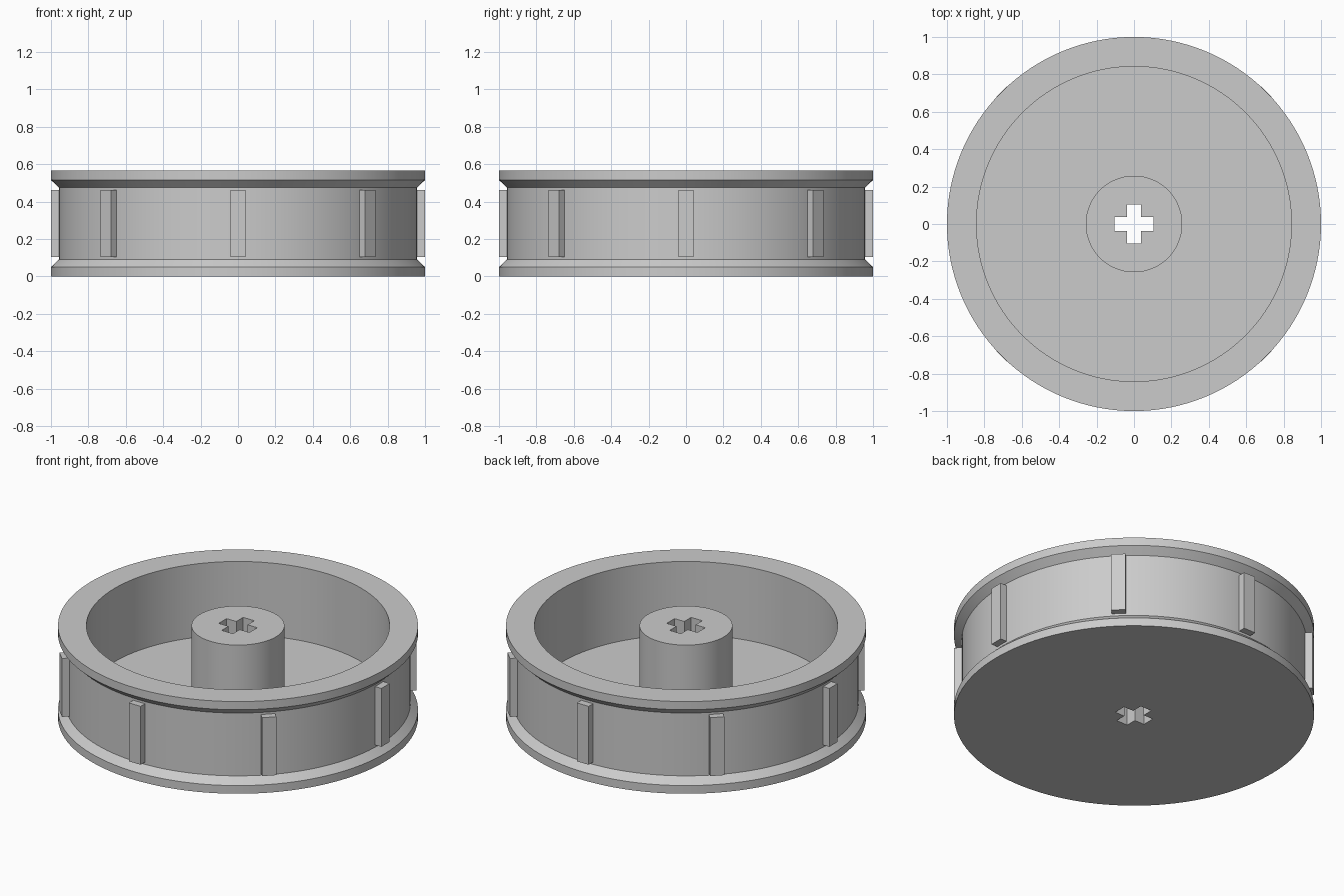
import bpy, bmesh, math
from mathutils import Matrix, Vector

old = bpy.data.objects.get("Cube")
if old:
    bpy.data.objects.remove(old, do_unlink=True)

HEIGHT = 0.565
SEGMENTS = 128
LUGS = 8

grey = bpy.data.materials.new("plain grey")
grey.use_nodes = True
grey.diffuse_color = (0.6, 0.6, 0.6, 1)
grey.node_tree.nodes["Principled BSDF"].inputs["Base Color"].default_value = (0.6, 0.6, 0.6, 1)


def make_object(name, bm):
    bmesh.ops.recalc_face_normals(bm, faces=bm.faces)
    mesh = bpy.data.meshes.new(name)
    bm.to_mesh(mesh)
    bm.free()
    mesh.materials.append(grey)
    obj = bpy.data.objects.new(name, mesh)
    bpy.context.collection.objects.link(obj)
    return obj


def activate(obj):
    bpy.ops.object.select_all(action="DESELECT")
    obj.select_set(True)
    bpy.context.view_layer.objects.active = obj


# Wheel body: flanged rim, closed floor and central hub, as (radius, height)
profile = [(0, 0), (1, 0), (1, 0.05), (0.958, 0.09), (0.958, 0.475),
           (1, 0.515), (1, HEIGHT), (0.842, HEIGHT), (0.842, 0.115),
           (0.258, 0.115), (0.258, HEIGHT), (0, HEIGHT)]
bm = bmesh.new()
verts = [bm.verts.new((r, 0, z)) for r, z in profile]
edges = [bm.edges.new(pair) for pair in zip(verts, verts[1:])]
bmesh.ops.spin(bm, geom=verts + edges, cent=(0, 0, 0), axis=(0, 0, 1),
               angle=math.tau, steps=SEGMENTS)
bmesh.ops.remove_doubles(bm, verts=bm.verts, dist=1e-4)
poles = [v for v in bm.verts if v.co.xy.length < 1e-3]
bmesh.ops.dissolve_verts(bm, verts=poles)
wheel = make_object("wheel_body", bm)

# Cross-shaped axle hole through the hub
arm, half = 0.104, 0.038
quarter = [(arm, -half), (arm, half), (half, half)]
bm = bmesh.new()
outline = [bm.verts.new(Matrix.Rotation(k * math.pi / 2, 3, "Z") @ Vector((x, y, -0.1)))
           for k in range(4) for x, y in quarter]
base = bm.faces.new(outline)
raised = bmesh.ops.extrude_face_region(bm, geom=[base])["geom"]
bmesh.ops.translate(bm, vec=(0, 0, HEIGHT + 0.2),
                    verts=[g for g in raised if isinstance(g, bmesh.types.BMVert)])
cutter = make_object("axle_hole_cutter", bm)
cutter.hide_render = True

hole = wheel.modifiers.new("axle_hole", "BOOLEAN")
hole.operation = "DIFFERENCE"
hole.solver = "EXACT"
hole.object = cutter
activate(wheel)
bpy.ops.object.modifier_apply(modifier=hole.name)
bpy.data.objects.remove(cutter, do_unlink=True)
activate(wheel)
bpy.ops.object.shade_smooth_by_angle(angle=math.radians(30))

# Upright lugs spaced evenly around the rim
for i in range(LUGS):
    bm = bmesh.new()
    bmesh.ops.create_cube(bm, size=1)
    bmesh.ops.scale(bm, vec=(0.07, 0.08, 0.358), verts=bm.verts)
    bmesh.ops.translate(bm, vec=(0.965, 0, 0.283), verts=bm.verts)
    bmesh.ops.rotate(bm, cent=(0, 0, 0), verts=bm.verts,
                     matrix=Matrix.Rotation(i * math.tau / LUGS, 3, "Z"))
    make_object(f"rim_lug_{i + 1}", bm)
